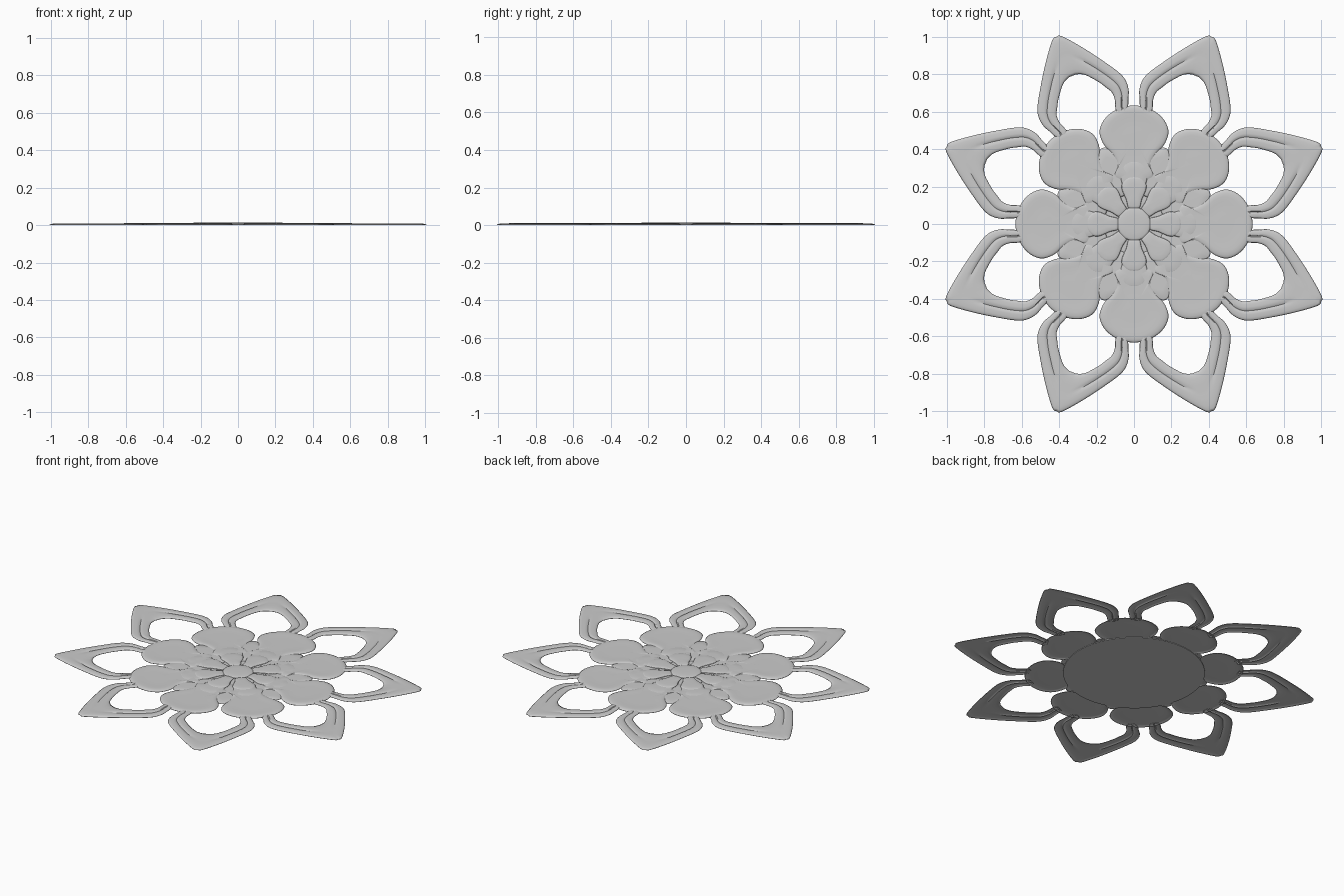
import bpy, bmesh, math
from mathutils import Vector

if "Cube" in bpy.data.objects:
    bpy.data.objects.remove(bpy.data.objects["Cube"])


def smooth_path(pts, n):
    """Catmull-Rom curve through pts, n steps per span."""
    p = [Vector(q) for q in pts]
    p = [2 * p[0] - p[1]] + p + [2 * p[-1] - p[-2]]
    out = []
    for i in range(1, len(p) - 2):
        a, b, c, d = p[i - 1:i + 3]
        for k in range(n):
            t = k / n
            out.append(0.5 * (2 * b + (c - a) * t + (2 * a - 5 * b + 4 * c - d) * t * t
                              + (3 * b - a - 3 * c + d) * t ** 3))
    return out + [p[-2]]


def finish(name, bm, thickness):
    for f in bm.faces:
        f.normal_update()
        if f.normal.z < 0:
            f.normal_flip()
    me = bpy.data.meshes.new(name)
    bm.to_mesh(me)
    bm.free()
    ob = bpy.data.objects.new(name, me)
    bpy.context.collection.objects.link(ob)
    if thickness:
        s = ob.modifiers.new("shell", 'SOLIDIFY')
        s.thickness = thickness
        s.offset = -1
    bpy.ops.object.select_all(action='DESELECT')
    ob.select_set(True)
    bpy.context.view_layer.objects.active = ob
    bpy.ops.object.shade_smooth_by_angle(angle=math.radians(40))
    return ob


def place(bm, u, v, z, ang):
    c, s = math.cos(ang), math.sin(ang)
    return bm.verts.new((u * c - v * s, u * s + v * c, z))


def petal_ring(name, half, centre, profile, offset=0.0):
    """Eight domed petals; profile = (scale toward centre, height)."""
    bm = bmesh.new()
    h = smooth_path(half, 4)
    h[0].y = 0
    outline = h + [Vector((q.x, -q.y)) for q in reversed(h[1:])]
    n = len(outline)
    for k in range(8):
        ang = math.radians(45 * k + offset)
        rings = [[place(bm, centre + (q.x - centre) * s, q.y * s, z, ang) for q in outline]
                 for s, z in profile[:-1]]
        for a, b in zip(rings, rings[1:]):
            for i in range(n):
                j = (i + 1) % n
                bm.faces.new((a[i], a[j], b[j], b[i]))
        mid = place(bm, centre, 0, profile[-1][1], ang)
        for i in range(n):
            bm.faces.new((rings[-1][i], rings[-1][(i + 1) % n], mid))
    return finish(name, bm, 0.0025)


# Openwork outer petals: grooved band between outer and inner outlines
outer = smooth_path([(1.083, 0), (1.075, .028), (.97, .112), (.85, .193), (.77, .24),
                     (.72, .253), (.67, .247), (.63, .228), (.60, .215), (.575, .195)], 4)
inner = smooth_path([(.858, 0), (.856, .025), (.835, .065), (.775, .115), (.73, .142),
                     (.695, .16), (.655, .16), (.62, .148), (.595, .142), (.575, .155)], 4)
section = [(0, .003), (.06, .007), (.16, .009), (.32, .010), (.44, .009), (.5, .0045),
           (.56, .009), (.7, .0095), (.85, .009), (.94, .007), (1, .003)]
bm = bmesh.new()
for k in range(8):
    ang = math.radians(45 * k + 22.5)
    cols = []
    last = len(outer) - 1
    for i in range(-last, last + 1):
        o, q, side = outer[abs(i)], inner[abs(i)], (1 if i >= 0 else -1)
        fade = min(1, max(0, (abs(i) - 5) / 4))
        end = 0.5 if abs(i) == last else 1
        col = []
        for t, z in section:
            if .4 < t < .6:
                z = .009 + (z - .009) * fade
            w = o.lerp(q, t)
            col.append(place(bm, w.x, w.y * side, .003 + (z - .003) * end, ang))
        cols.append(col)
    for a, b in zip(cols, cols[1:]):
        for j in range(len(section) - 1):
            bm.faces.new((a[j], a[j + 1], b[j + 1], b[j]))
finish("outer_openwork_petals", bm, 0.0025)

# Backing disc
bm = bmesh.new()
bmesh.ops.create_cone(bm, cap_ends=True, segments=64, radius1=.41, radius2=.41, depth=.003)
for v in bm.verts:
    v.co.z += .0015
me = bpy.data.meshes.new("backing_disc")
bm.to_mesh(me)
bm.free()
bpy.context.collection.objects.link(bpy.data.objects.new("backing_disc", me))

# Pointed leaves filling the gaps between round petals
petal_ring("pointed_leaves", [(.44, 0), (.432, .02), (.38, .07), (.30, .10), (.22, .08), (.16, .03)],
           .3, [(1, .003), (.94, .006), (.6, .007), (.0, .007)], 22.5)

# Large round petals with a soft raised rim
petal_ring("round_petals", [(.635, 0), (.622, .075), (.57, .15), (.5, .184), (.43, .165),
                            (.37, .115), (.31, .088), (.25, .105), (.22, .05)],
           .46, [(1, .003), (.96, .007), (.9, .0095), (.8, .0105), (.65, .009), (.35, .009), (0, .0095)])

# Low middle petals
petal_ring("middle_petals", [(.34, 0), (.333, .035), (.295, .072), (.24, .07), (.15, .04), (.13, .015)],
           .24, [(1, .007), (.9, .0095), (.5, .0105), (0, .0105)])

# Small central flower
petal_ring("inner_petals", [(.255, 0), (.248, .035), (.215, .064), (.18, .063), (.13, .042), (.09, .032), (.08, .015)],
           .18, [(1, .0075), (.94, .0105), (.82, .0125), (.5, .0135), (0, .0135)])

# Centre button: low dome
bm = bmesh.new()
rings = []
for r, z in [(.09, .008), (.086, .011), (.076, .013), (.05, .0145), (.025, .015)]:
    rings.append([place(bm, r, 0, z, i * math.tau / 40) for i in range(40)])
for a, b in zip(rings, rings[1:]):
    for i in range(40):
        j = (i + 1) % 40
        bm.faces.new((a[i], a[j], b[j], b[i]))
bm.faces.new(rings[-1])
finish("centre_button", bm, 0.0025)
